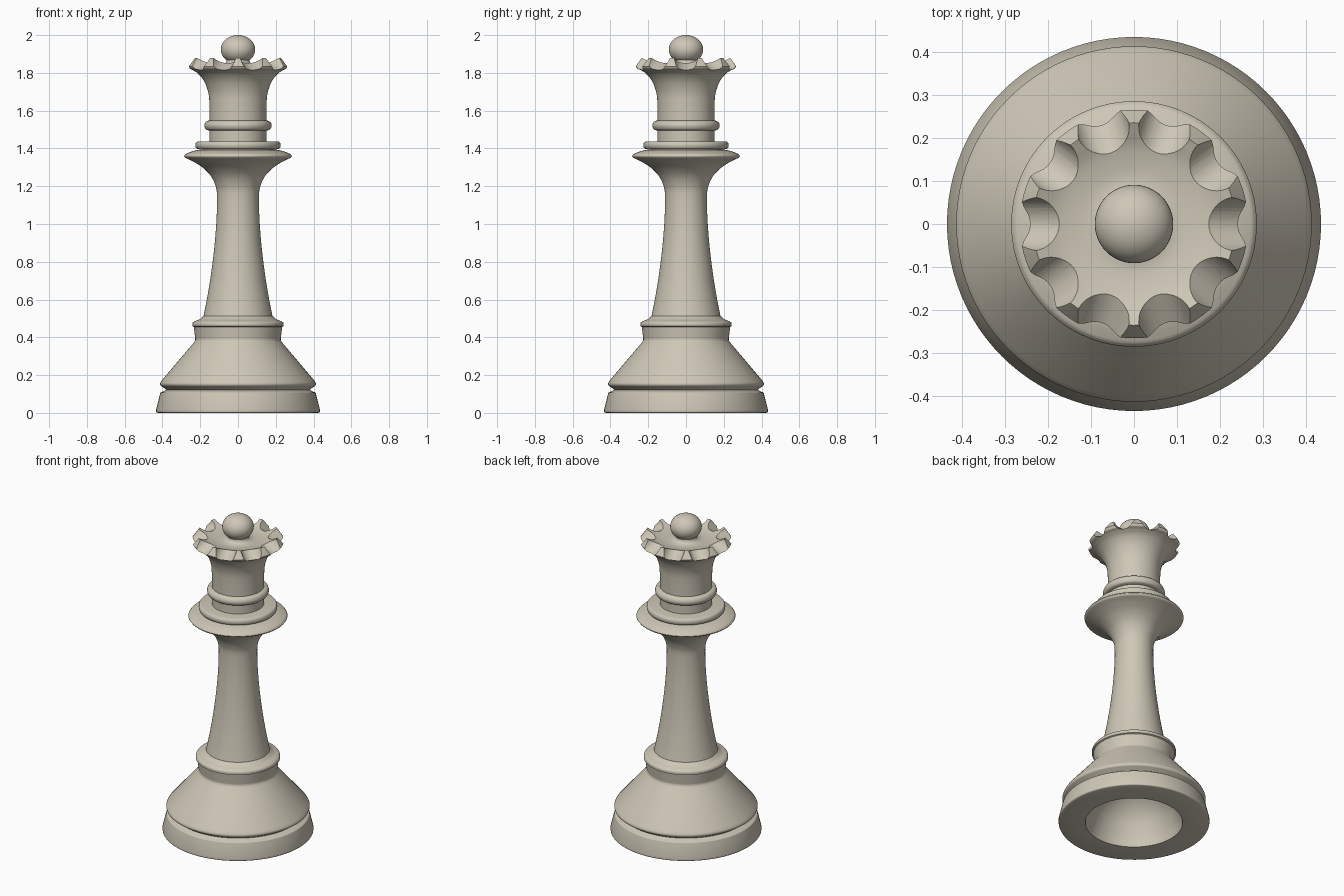
import bpy, bmesh, math
from mathutils import Matrix, Vector

default = bpy.data.objects.get("Cube")
if default:
    bpy.data.objects.remove(default)

SEGMENTS = 96
ivory = bpy.data.materials.new("warm ivory")
ivory.use_nodes = True
ivory.diffuse_color = (0.62, 0.575, 0.475, 1)
ivory.node_tree.nodes["Principled BSDF"].inputs["Base Color"].default_value = ivory.diffuse_color


def add_object(name, bm):
    mesh = bpy.data.meshes.new(name)
    bm.to_mesh(mesh)
    bm.free()
    mesh.materials.append(ivory)
    obj = bpy.data.objects.new(name, mesh)
    bpy.context.collection.objects.link(obj)
    return obj


def smooth(obj, degrees=32):
    bpy.ops.object.select_all(action='DESELECT')
    obj.select_set(True)
    bpy.context.view_layer.objects.active = obj
    bpy.ops.object.shade_smooth_by_angle(angle=math.radians(degrees))


def curve(points, steps=5):
    """Catmull-Rom curve through the points of one profile run."""
    pts = [Vector(p) for p in points]
    if len(pts) < 3:
        return pts
    ext = [2 * pts[0] - pts[1]] + pts + [2 * pts[-1] - pts[-2]]
    out = []
    for a, b, c, d in zip(ext, ext[1:], ext[2:], ext[3:]):
        for i in range(steps):
            t = i / steps
            out.append(0.5 * (2 * b + (c - a) * t + (2 * a - 5 * b + 4 * c - d) * t * t
                              + (3 * b - a - 3 * c + d) * t ** 3))
    return out + [pts[-1]]


def lathe(name, runs):
    """Spin (radius, height) runs around z; corners between runs stay sharp."""
    profile = []
    for run in runs:
        for p in curve(run):
            if not profile or (p - profile[-1]).length > 1e-5:
                profile.append(p)
    bm = bmesh.new()
    verts = [bm.verts.new((max(r, 0), 0, z)) for r, z in profile]
    edges = [bm.edges.new(pair) for pair in zip(verts, verts[1:])]
    bmesh.ops.spin(bm, geom=verts + edges, cent=(0, 0, 0), axis=(0, 0, 1),
                   angle=math.tau, steps=SEGMENTS)
    bmesh.ops.remove_doubles(bm, verts=bm.verts, dist=1e-5)
    bmesh.ops.recalc_face_normals(bm, faces=bm.faces)
    return add_object(name, bm)


# Base with hollow underside, groove and sloping skirt
base = lathe("base", [
    [(0, 0.28), (0.12, 0.25), (0.21, 0.17), (0.26, 0.07), (0.28, 0)],
    [(0.28, 0), (0.425, 0)],
    [(0.425, 0), (0.433, 0.004), (0.434, 0.015)],
    [(0.434, 0.015), (0.413, 0.1)],
    [(0.413, 0.1), (0.41, 0.108), (0.4, 0.112)],
    [(0.4, 0.112), (0.378, 0.122)],
    [(0.378, 0.122), (0.4, 0.137)],
    [(0.4, 0.137), (0.41, 0.145), (0.412, 0.157), (0.403, 0.173)],
    [(0.403, 0.173), (0.24, 0.365)],
    [(0.24, 0.365), (0.228, 0.383), (0.226, 0.4)],
    [(0.226, 0.4), (0, 0.4)],
])

# Collar where the skirt meets the stem
collar = lathe("collar", [
    [(0, 0.39), (0.226, 0.39)],
    [(0.226, 0.39), (0.234, 0.455)],
    [(0.234, 0.455), (0.242, 0.459)],
    [(0.242, 0.459), (0.241, 0.475), (0.23, 0.485), (0.205, 0.495), (0.183, 0.512)],
    [(0.183, 0.512), (0, 0.512)],
])

# Concave stem flaring into the wide disc
stem = lathe("stem", [
    [(0, 0.5), (0.185, 0.5)],
    [(0.185, 0.5), (0.165, 0.6), (0.145, 0.72), (0.126, 0.87), (0.114, 1.02),
     (0.111, 1.15), (0.12, 1.205), (0.146, 1.257), (0.19, 1.301),
     (0.24, 1.332), (0.28, 1.351)],
    [(0.28, 1.351), (0.285, 1.36), (0.277, 1.371)],
    [(0.277, 1.371), (0.245, 1.384), (0.21, 1.393)],
    [(0.21, 1.393), (0, 1.393)],
])

# Rounded rings above the disc
disc_ring = lathe("disc_ring", [
    [(0, 1.38), (0.205, 1.38)],
    [(0.205, 1.38), (0.205, 1.398)],
    [(0.205, 1.398), (0.22, 1.4), (0.226, 1.417), (0.22, 1.434), (0.205, 1.438)],
    [(0.205, 1.438), (0, 1.438)],
])
neck_ring = lathe("neck_ring", [
    [(0, 1.495), (0.155, 1.495)],
    [(0.155, 1.495), (0.171, 1.502), (0.178, 1.521), (0.171, 1.54), (0.155, 1.548)],
    [(0.155, 1.548), (0, 1.548)],
])

# Flared crown with a dished top and a small neck for the ball
crown = lathe("crown", [
    [(0, 1.42), (0.15, 1.42)],
    [(0.15, 1.42), (0.15, 1.62)],
    [(0.15, 1.62), (0.156, 1.69), (0.177, 1.751), (0.208, 1.793), (0.24, 1.815)],
    [(0.24, 1.815), (0.257, 1.822), (0.265, 1.835)],
    [(0.265, 1.835), (0.235, 1.88)],
    [(0.235, 1.88), (0.215, 1.87), (0.175, 1.852), (0.12, 1.841), (0.085, 1.843),
     (0.066, 1.853), (0.06, 1.87)],
    [(0.06, 1.87), (0, 1.87)],
])

# Ten sloping round notches around the crown rim
COUNT, RADIUS, TILT = 10, 0.063, math.radians(28)
bm = bmesh.new()
for i in range(COUNT):
    place = (Matrix.Rotation(math.tau * i / COUNT, 4, 'Z')
             @ Matrix.Translation((0.21, 0, 1.832 + RADIUS / math.cos(TILT)))
             @ Matrix.Rotation(math.pi / 2 + TILT, 4, 'Y'))
    bmesh.ops.create_cone(bm, cap_ends=True, segments=40, radius1=RADIUS,
                          radius2=RADIUS, depth=0.18, matrix=place)
cutter = add_object("notch_cutter", bm)
cutter.hide_render = True
notches = crown.modifiers.new("notches", 'BOOLEAN')
notches.operation = 'DIFFERENCE'
notches.solver = 'EXACT'
notches.use_self = True
notches.object = cutter
bpy.context.view_layer.objects.active = crown
bpy.ops.object.modifier_apply(modifier=notches.name)
bpy.data.objects.remove(cutter)

# Ball finial
bm = bmesh.new()
bmesh.ops.create_uvsphere(bm, u_segments=48, v_segments=24, radius=1,
                          matrix=Matrix.Translation((0, 0, 1.924))
                          @ Matrix.Diagonal((0.091, 0.091, 0.076, 1)))
ball = add_object("ball_finial", bm)

for part in (base, collar, stem, disc_ring, neck_ring, crown, ball):
    smooth(part)
